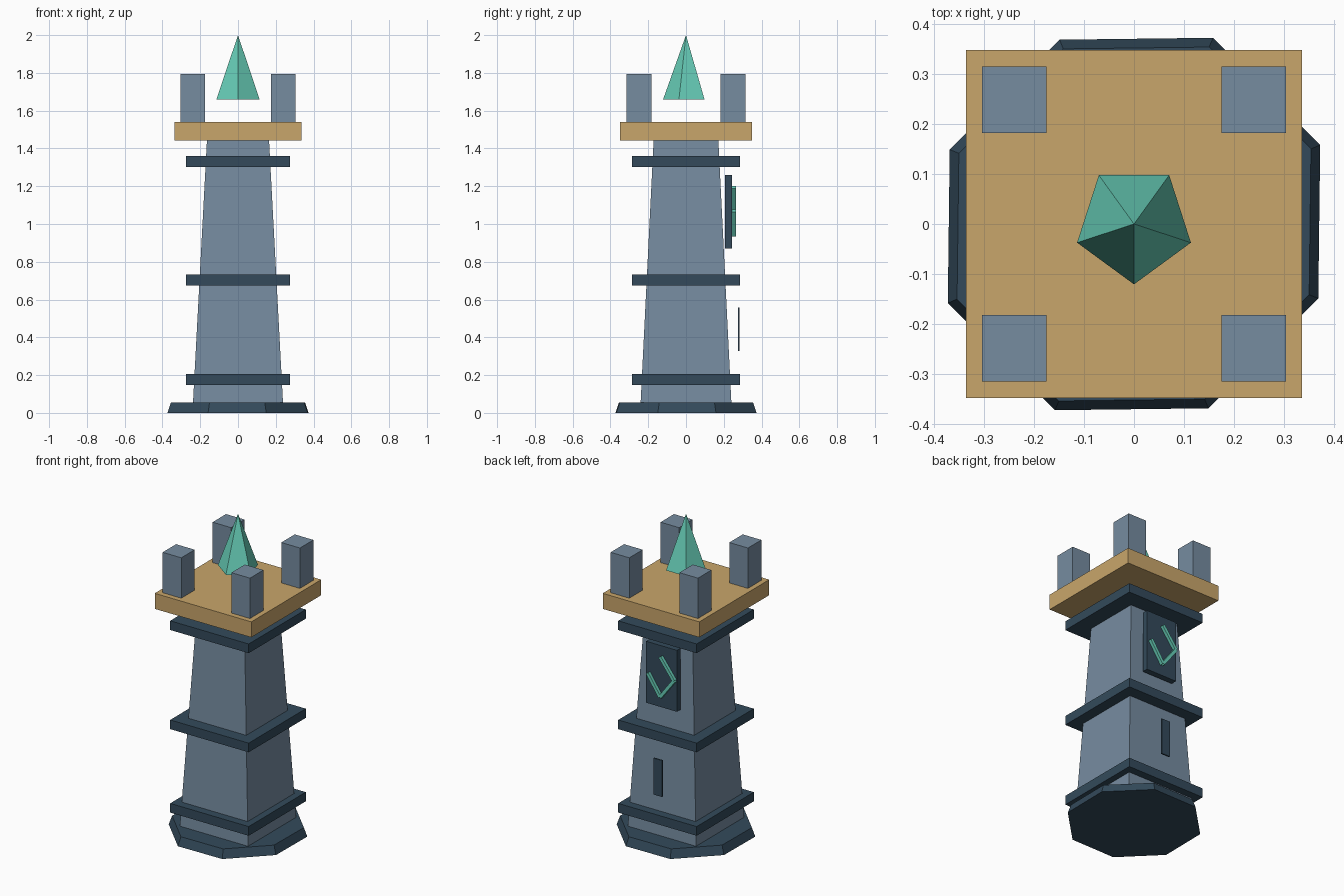
import bpy, bmesh
from math import cos, sin, pi, atan2, hypot, sqrt
from mathutils import Matrix, Vector

if "Cube" in bpy.data.objects:
    bpy.data.objects.remove(bpy.data.objects["Cube"], do_unlink=True)


def material(name, hex_code):
    rgb = [int(hex_code[i:i + 2], 16) / 255 for i in (0, 2, 4)]
    lin = [c / 12.92 if c <= 0.04045 else ((c + 0.055) / 1.055) ** 2.4 for c in rgb]
    m = bpy.data.materials.new(name)
    m.use_nodes = True
    m.diffuse_color = (*lin, 1)
    for node in m.node_tree.nodes:
        if node.type == 'BSDF_PRINCIPLED':
            node.inputs["Base Color"].default_value = (*lin, 1)
    return m


STONE = material("blue_grey_stone", "768CA0")
DARK = material("dark_slate", "334A5B")
WOOD = material("tan_platform", "C9A66B")
MINT = material("mint_crystal", "68CFB9")


def finish(name, bm, mat):
    bmesh.ops.recalc_face_normals(bm, faces=bm.faces)
    mesh = bpy.data.meshes.new(name)
    bm.to_mesh(mesh)
    bm.free()
    mesh.materials.append(mat)
    obj = bpy.data.objects.new(name, mesh)
    bpy.context.collection.objects.link(obj)
    return obj


def box(name, centre, size, mat, angle=0.0):
    """Box, optionally turned about the y axis."""
    bm = bmesh.new()
    bmesh.ops.create_cube(bm, size=1)
    bm.transform(Matrix.Translation(centre) @ Matrix.Rotation(angle, 4, 'Y')
                 @ Matrix.Diagonal((*size, 1)))
    return finish(name, bm, mat)


def frustum(name, sides, start, bottom, top, z0, z1, mat, skew=0.0):
    """Tapered prism; bottom and top are (x radius, y radius)."""
    bm = bmesh.new()
    rings = []
    for (rx, ry), z in ((bottom, z0), (top, z1)):
        ring = []
        for i in range(sides):
            a = start + 2 * pi * i / sides
            x, y = rx * cos(a), ry * sin(a)
            ring.append(bm.verts.new((x + skew * y, y + skew * x, z)))
        rings.append(ring)
    low, high = rings
    for i in range(sides):
        j = (i + 1) % sides
        bm.faces.new((low[i], low[j], high[j], high[i]))
    bm.faces.new(low)
    bm.faces.new(high)
    bmesh.ops.remove_doubles(bm, verts=bm.verts, dist=0.0005)
    return finish(name, bm, mat)


# Eight-sided foot and tapered square shaft
frustum("foundation", 8, pi / 8, (0.402, 0.402), (0.382, 0.382), 0, 0.055, DARK, 0.0125)
r = sqrt(2)
frustum("tower_shaft", 4, pi / 4, (0.239 * r, 0.241 * r), (0.164 * r, 0.171 * r),
        0.04, 1.45, STONE)

# Bands around the shaft
for label, z in (("lower", 0.177), ("middle", 0.704), ("upper", 1.33)):
    box(label + "_band", (0, 0, z), (0.548, 0.57, 0.058), DARK)

# Platform with corner posts
box("platform", (0, 0, 1.491), (0.674, 0.698, 0.098), WOOD)
for side, sx in (("left", 1), ("right", -1)):
    for end, sy in (("front", -1), ("back", 1)):
        box(f"{end}_{side}_post", (0.24 * sx, 0.249 * sy, 1.667),
            (0.13, 0.134, 0.256), STONE)

# Floating five-sided crystal
frustum("crystal", 5, -pi / 2, (0.12, 0.121), (0, 0), 1.66, 2.0, MINT)

# Window slit and plaque at the back
box("window_slit", (0, 0.279, 0.442), (0.06, 0.009, 0.23), DARK)
box("plaque", (0, 0.226, 1.065), (0.216, 0.037, 0.388), DARK)

# Raised angular ornament on the plaque
tips = [Vector(p) for p in ((0.088, 1.07), (0, 0.94), (-0.097, 1.068), (0, 1.195))]
for i, (a, b) in enumerate(zip(tips, tips[1:])):
    d, mid = b - a, (a + b) / 2
    box(f"ornament_bar_{i + 1}", (mid.x, 0.254, mid.y),
        (0.02, 0.02, d.length), MINT, atan2(d.x, d.y))
